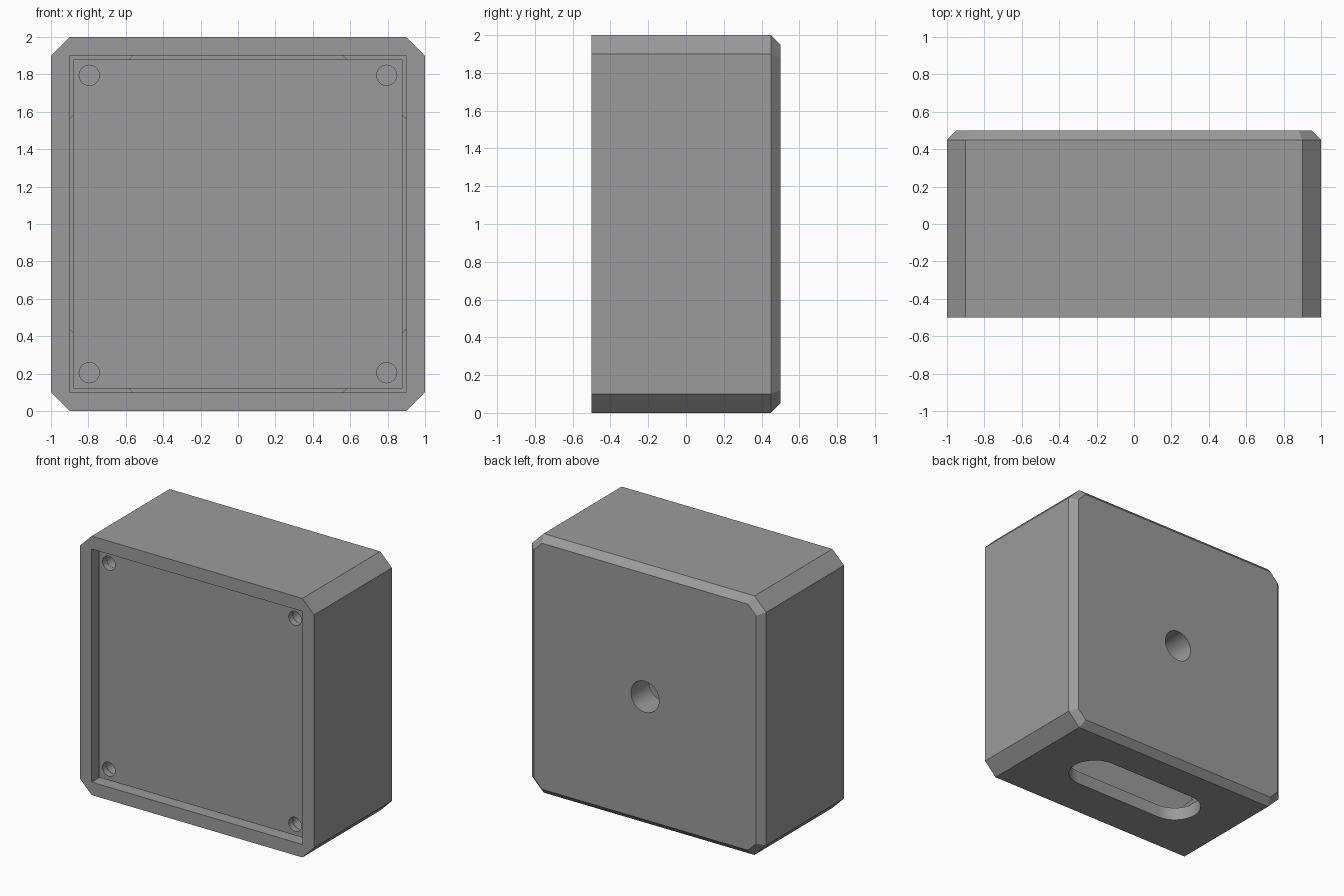
import bpy, bmesh, math

if "Cube" in bpy.data.objects:
    bpy.data.objects.remove(bpy.data.objects["Cube"])

grey = bpy.data.materials.new("mid grey")
grey.diffuse_color = (0.33, 0.33, 0.33, 1)
grey.use_nodes = True
grey.node_tree.nodes["Principled BSDF"].inputs["Base Color"].default_value = grey.diffuse_color


def octagon(h, c):
    """Square of half width h, centred on z = 1, with corners cut at c."""
    pts = [(c, -h), (h, -c), (h, c), (c, h), (-c, h), (-h, c), (-h, -c), (-c, -h)]
    return [(x, z + 1) for x, z in pts]


def square(h):
    return [(-h, 1 - h), (h, 1 - h), (h, 1 + h), (-h, 1 + h)]


def circle(x, z, r, n=32):
    return [(x + r * math.cos(2 * math.pi * i / n), z + r * math.sin(2 * math.pi * i / n))
            for i in range(n)]


def stadium(half, r, n=16):
    right = [(half + r * math.sin(math.pi * i / n), -r * math.cos(math.pi * i / n))
             for i in range(n + 1)]
    return right + [(-x, -y) for x, y in right]


def loft(name, loops):
    """Closed solid through matching loops of 3D points."""
    bm = bmesh.new()
    rings = [[bm.verts.new(p) for p in loop] for loop in loops]
    n = len(rings[0])
    for a, b in zip(rings, rings[1:]):
        for i in range(n):
            j = (i + 1) % n
            bm.faces.new((a[i], a[j], b[j], b[i]))
    bm.faces.new(rings[0][::-1])
    bm.faces.new(rings[-1])
    bmesh.ops.recalc_face_normals(bm, faces=bm.faces)
    me = bpy.data.meshes.new(name)
    bm.to_mesh(me)
    bm.free()
    me.materials.append(grey)
    ob = bpy.data.objects.new(name, me)
    bpy.context.collection.objects.link(ob)
    return ob


def prism(name, profile, y0, y1):
    return loft(name, [[(x, y, z) for x, z in profile] for y in (y0, y1)])


def cut(target, cutter):
    mod = target.modifiers.new("cut", 'BOOLEAN')
    mod.operation = 'DIFFERENCE'
    mod.solver = 'EXACT'
    mod.object = cutter
    bpy.context.view_layer.objects.active = target
    bpy.ops.object.modifier_apply(modifier=mod.name)
    bpy.data.objects.remove(cutter)


# Housing with cut corners and a bevelled back edge
outer, inner = octagon(1, 0.9), octagon(0.95, 0.88)
housing = loft("housing", [[(x, -0.5, z) for x, z in outer],
                           [(x, 0.45, z) for x, z in outer],
                           [(x, 0.5, z) for x, z in inner]])

# Lid seat, then the cavity that leaves a triangular boss in each corner
cut(housing, prism("seat_cutter", square(0.9), -0.6, -0.39))
cut(housing, prism("cavity_cutter", octagon(0.9, 0.56), -0.45, 0.28))

# Round hole in the back wall
cut(housing, prism("back_hole_cutter", circle(0, 1, 0.12, 48), 0.2, 0.6))

# Long rounded slot in the bottom wall
slot = stadium(0.38, 0.19)
cut(housing, loft("slot_cutter", [[(x, y + 0.01, z) for x, y in slot] for z in (-0.1, 0.2)]))

# Recessed lid, with a small gap all round
lid = prism("lid", square(0.88), -0.44, -0.392)

# Screw holes through the lid and into the bosses
for sx in (-1, 1):
    for sz in (-1, 1):
        ring = circle(0.795 * sx, 1 + 0.795 * sz, 0.054)
        cut(lid, prism("lid_hole_cutter", ring, -0.6, -0.2))
        cut(housing, prism("boss_hole_cutter", ring, -0.45, -0.25))

# Smooth hole walls, sharp edges elsewhere
for ob in (housing, lid):
    bpy.ops.object.select_all(action='DESELECT')
    ob.select_set(True)
    bpy.context.view_layer.objects.active = ob
    bpy.ops.object.shade_smooth_by_angle(angle=math.radians(25))
